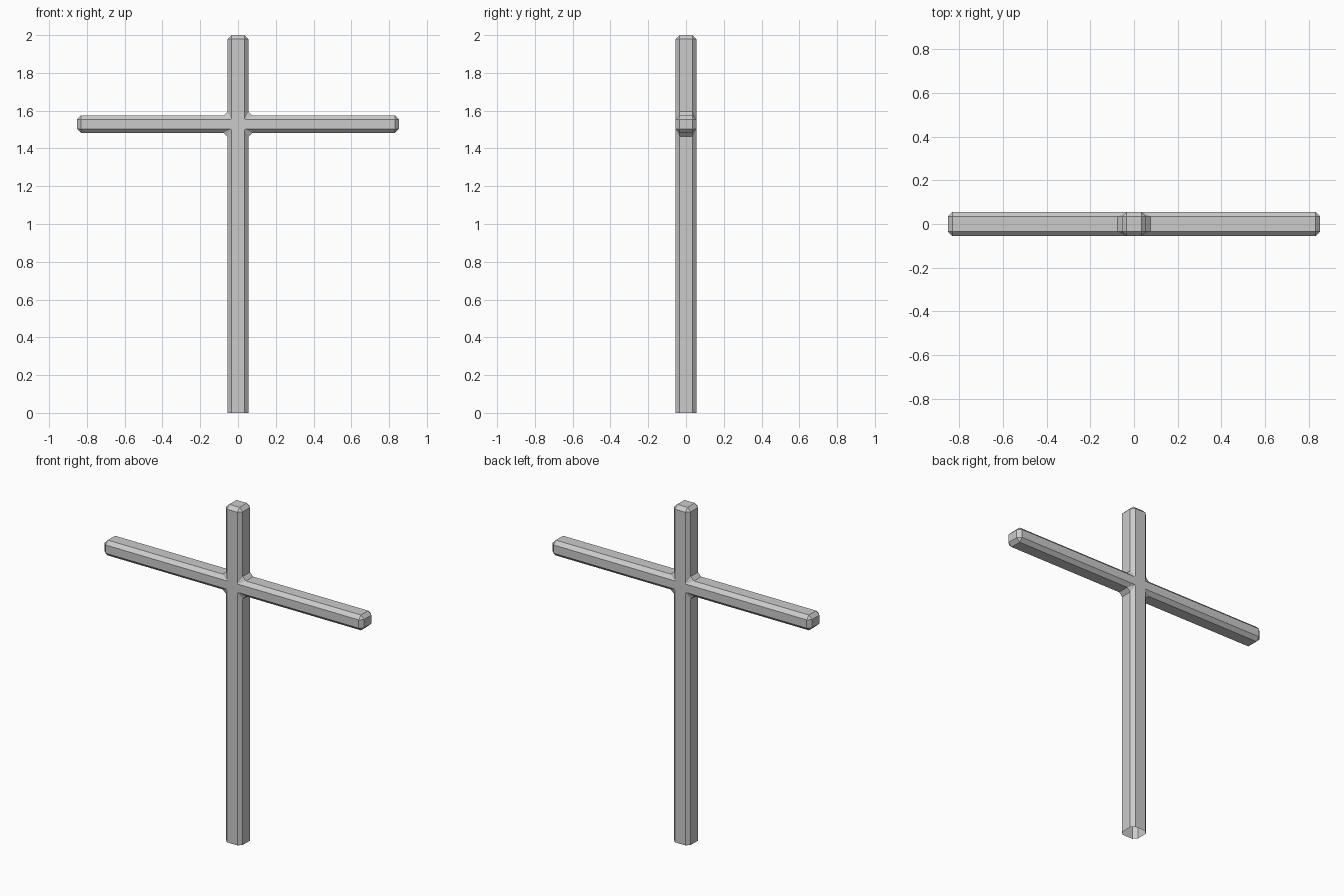
import bpy, bmesh

if "Cube" in bpy.data.objects:
    bpy.data.objects.remove(bpy.data.objects["Cube"])

POST = 0.055          # half width of the post
DEPTH = 0.055         # half depth of all beams
ARM = 0.853           # half span of the crossbar
LOW, HIGH, TOP = 1.483, 1.574, 2.0
CHAMFER = 0.021

# Cross outline: right half, then mirrored to the left
right = [(POST, 0), (POST, LOW), (ARM, LOW), (ARM, HIGH), (POST, HIGH), (POST, TOP)]
outline = right + [(-x, z) for x, z in reversed(right)]

bm = bmesh.new()
front = [bm.verts.new((x, -DEPTH, z)) for x, z in outline]
back = [bm.verts.new((x, DEPTH, z)) for x, z in outline]
bm.faces.new(front)
bm.faces.new(back[::-1])

# Side walls; the foot (last segment) is left open
for i in range(len(outline) - 1):
    bm.faces.new((front[i], back[i], back[i + 1], front[i + 1]))
bmesh.ops.recalc_face_normals(bm, faces=bm.faces)

# Chamfer every edge except the open rim, including the inner corners
edges = [e for e in bm.edges if len(e.link_faces) == 2]
bmesh.ops.bevel(bm, geom=edges, offset=CHAMFER, offset_type='OFFSET',
                segments=1, profile=0.5, affect='EDGES', clamp_overlap=True)

mesh = bpy.data.meshes.new("cross")
bm.to_mesh(mesh)
bm.free()
cross = bpy.data.objects.new("cross", mesh)
bpy.context.collection.objects.link(cross)
